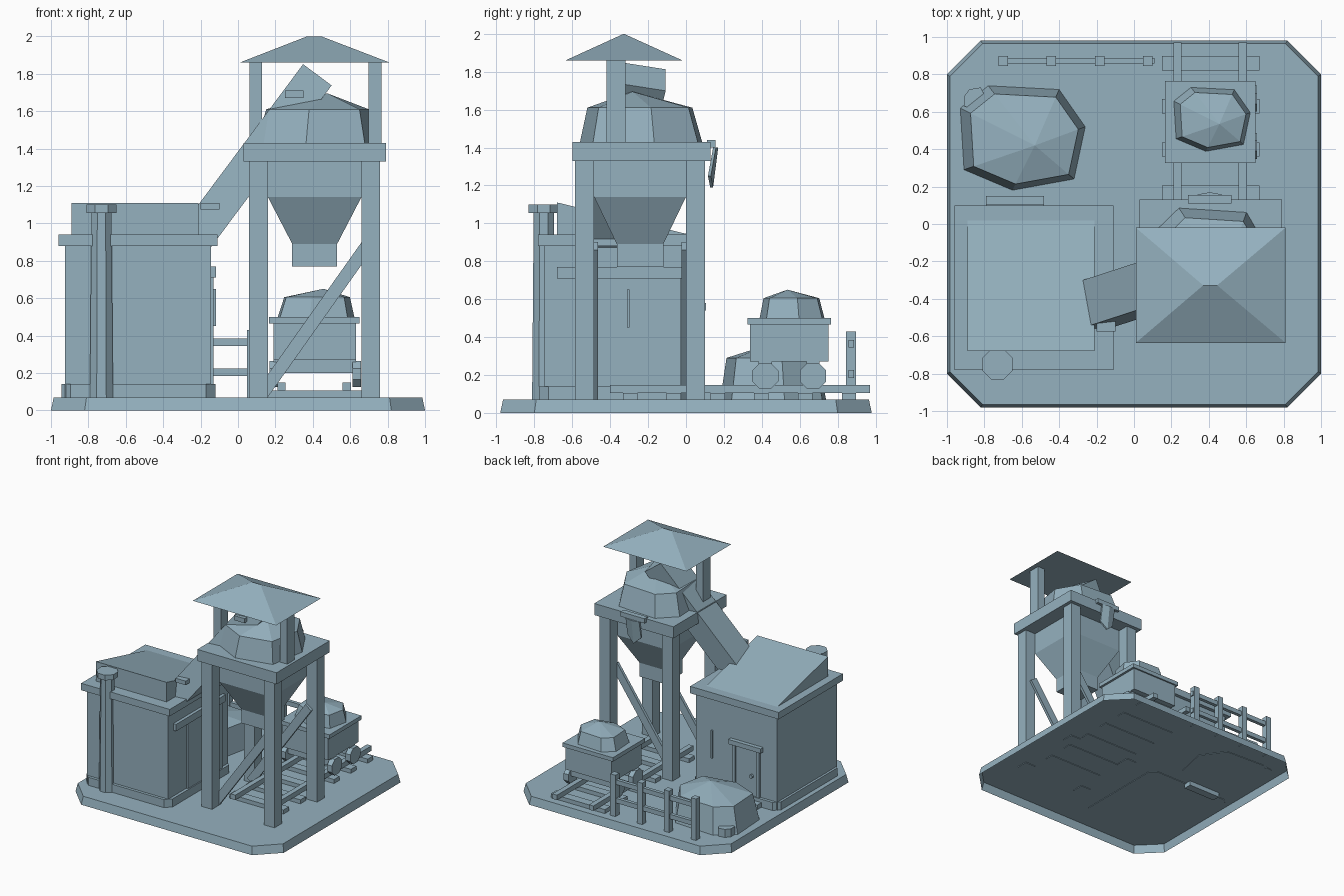
import bpy, bmesh, math
from mathutils import Vector, Matrix

if "Cube" in bpy.data.objects:
    bpy.data.objects.remove(bpy.data.objects["Cube"], do_unlink=True)

COLOUR = (0.30, 0.44, 0.52, 1)
mat = bpy.data.materials.new("blue grey")
mat.use_nodes = True
mat.diffuse_color = COLOUR
mat.node_tree.nodes["Principled BSDF"].inputs["Base Color"].default_value = COLOUR


def finish(name, bm):
    bmesh.ops.recalc_face_normals(bm, faces=bm.faces)
    mesh = bpy.data.meshes.new(name)
    bm.to_mesh(mesh)
    bm.free()
    mesh.materials.append(mat)
    ob = bpy.data.objects.new(name, mesh)
    bpy.context.scene.collection.objects.link(ob)
    return ob


def loft(name, rings, floor=True):
    """Skin closed rings of equal length, capping the last and optionally the first."""
    bm = bmesh.new()
    vs = [[bm.verts.new(p) for p in r] for r in rings]
    n = len(rings[0])
    for a, b in zip(vs, vs[1:]):
        for i in range(n):
            j = (i + 1) % n
            bm.faces.new((a[i], a[j], b[j], b[i]))
    if floor:
        bm.faces.new(vs[0])
    bm.faces.new(vs[-1])
    bmesh.ops.remove_doubles(bm, verts=bm.verts, dist=0.0005)
    return finish(name, bm)


def rect(x, y, z, chamfer=0):
    (x0, x1), (y0, y1), c = x, y, chamfer
    if not c:
        return [(x0, y0, z), (x1, y0, z), (x1, y1, z), (x0, y1, z)]
    return [(x0 + c, y0, z), (x1 - c, y0, z), (x1, y0 + c, z), (x1, y1 - c, z),
            (x1 - c, y1, z), (x0 + c, y1, z), (x0, y1 - c, z), (x0, y0 + c, z)]


def box(name, x, y, z, chamfer=0):
    return loft(name, [rect(x, y, z[0], chamfer), rect(x, y, z[1], chamfer)])


def beam(name, a, b, width, height):
    """Box running from a to b, its width kept level."""
    a, b = Vector(a), Vector(b)
    d = (b - a).normalized()
    side = d.cross(Vector((0, 0, 1))).normalized() * width / 2
    up = side.cross(d).normalized() * height / 2
    return loft(name, [[p + side + up, p - side + up, p - side - up, p + side - up]
                       for p in (a, b)])


def disc(name, centre, axis, r0, r1, depth, sides=8):
    bm = bmesh.new()
    bmesh.ops.create_cone(bm, cap_ends=True, segments=sides, radius1=r0, radius2=r1, depth=depth)
    turn = Matrix.Rotation(math.pi / sides, 4, 'Z')
    rot = Vector((0, 0, 1)).rotation_difference(Vector(axis)).to_matrix().to_4x4()
    bmesh.ops.transform(bm, matrix=Matrix.Translation(centre) @ rot @ turn, verts=bm.verts)
    return finish(name, bm)


# Irregular heap outline, shared by all three piles
HEAP = [(-.25, .32), (.13, .30), (.27, .10), (.21, -.18), (-.12, -.24), (-.38, -.13), (-.40, .20)]


def heap(name, x, y, z, sx, sy, shoulder, peak):
    ring = lambda s, h: [(x + px * s * sx, y + py * s * sy, z + h) for px, py in HEAP]
    return loft(name, [ring(1, 0), ring(.86, shoulder), ring(0, peak)])


# Hollow ground slab with cut corners
loft("ground_slab", [rect((-1, 1), (-.98, .98), 0, .18),
                     rect((-.985, .985), (-.965, .965), .07, .175)], floor=False)

# Shed
box("shed_footing", (-.945, -.12), (-.775, .095), (.065, .14), .05)
box("shed_walls", (-.925, -.145), (-.75, .07), (.07, .88))
box("shed_roof_slab", (-.96, -.11), (-.78, .10), (.88, .94))
loft("shed_roof_wedge", [[(x, -.68, .94), (x, -.68, 1.11), (x, .02, .94)] for x in (-.89, -.21)])
box("sliding_door", (-.145, -.13), (-.5, -.03), (.10, .71))
box("sliding_door_rail", (-.145, -.118), (-.68, .0), (.71, .77))
box("sliding_door_handle", (-.135, -.118), (-.312, -.298), (.45, .65))
box("back_door", (-.75, -.52), (.07, .08), (.10, .54))
box("back_door_lintel", (-.79, -.48), (.07, .105), (.54, .58))
for x in (-.75, -.52):
    box("back_door_jamb", (x - .015, x + .015), (.07, .09), (.07, .54))
disc("back_door_knob", (-.69, .088, .31), (0, 1, 0), .016, .016, .025)
box("back_wall_slit", (-.31, -.295), (.07, .085), (.36, .60))
box("back_step", (-.79, -.48), (.08, .15), (.03, .11))

# Chimney
disc("chimney_pipe", (-.73, -.75, .565), (0, 0, 1), .067, .058, .99)
disc("chimney_cap", (-.73, -.75, 1.077), (0, 0, 1), .088, .088, .045)

# Sloping chute from the shed to the tower, its upper end at the given point
LENGTH = 1.1
bm = bmesh.new()
bmesh.ops.create_cube(bm, size=1)
tilt = (Matrix.Rotation(math.radians(-53.3), 4, 'Y') @ Matrix.Rotation(math.radians(11), 4, 'Z'))
place = (Matrix.Translation((.41, -.23, 1.775)) @ tilt
         @ Matrix.Translation((-LENGTH / 2, 0, 0)) @ Matrix.Diagonal((LENGTH, .25, .19, 1)))
bmesh.ops.transform(bm, matrix=place, verts=bm.verts)
finish("chute", bm)
box("chute_lower_bracket", (-.20, -.10), (-.575, -.52), (1.075, 1.11))
box("chute_upper_bracket", (.25, .35), (-.41, -.36), (1.67, 1.71))

# Tower frame
for x in (.11, .71):
    for y in (-.535, .05):
        box("tower_leg", (x - .05, x + .05), (y - .05, y + .05), (.065, 1.33))
for y in (-.477, -.01):
    beam("tower_brace", (.13, y, .09), (.69, y, .88), .025, .07)
box("tower_platform", (.03, .79), (-.60, .13), (1.33, 1.43))

# Hopper with its spout
wide, narrow = ((.16, .66), (-.485, .0)), ((.29, .53), (-.365, -.12))
loft("hopper", [rect(*narrow, .77), rect(*narrow, .89), rect(*wide, 1.14), rect(*wide, 1.33)])
heap("hopper_heap", .478, -.283, 1.43, .95, 1.15, .18, .265)

# Hipped roof on two posts
for x in (.095, .733):
    box("roof_post", (x - .034, x + .034), (-.42, -.32), (1.43, 1.87))
loft("tower_roof", [rect((.01, .81), (-.635, -.02), 1.86),
                    rect((.37, .445), (-.328, -.328), 2.0)])

# Folded sign hanging on the back of the platform
box("sign_bar", (.29, .52), (.11, .155), (1.40, 1.44))
loft("sign_plate", [[(x, y, 1.40), (x, y + .015, 1.40), (x, y - .012, low), (x, y - .027, low)]
                    for x, y, low in ((.34, .143, 1.25), (.405, .155, 1.19), (.47, .143, 1.25))])

# Railway track
for i in range(6):
    y = .86 - i * .231
    box("sleeper", (.15, .67), (y - .038, y + .038), (.065, .105))
for x in (.232, .582):
    box("rail", (x - .022, x + .022), (-.40, .97), (.105, .148))

# Wagon
box("wagon_body", (.19, .63), (.338, .752), (.27, .47))
box("wagon_rim", (.167, .65), (.325, .765), (.465, .50))
heap("wagon_heap", .457, .535, .50, .61, .61, .105, .15)
for y in (.418, .67):
    box("wagon_axle", (.19, .63), (y - .035, y + .035), (.20, .27))
    for x in (.19, .635):
        disc("wagon_wheel", (x, y, .195), (1, 0, 0), .075, .075, .045)

# Ground pile and a loose rock
heap("ground_pile", -.53, .42, .065, 1, 1, .225, .29)
loft("loose_rock", [[(-.91, .63, z), (-.87, .62, z), (-.80, .69, z), (-.82, .73, z),
                     (-.88, .72, z), (-.91, .68, z)] for z in (.065, .14)])

# Fence
for i in range(4):
    x = -.7 + i * .258
    box("fence_post", (x - .025, x + .025), (.845, .898), (.065, .43))
for z in (.205, .365):
    box("fence_rail", (-.70, .11), (.857, .887), (z - .02, z + .02))
